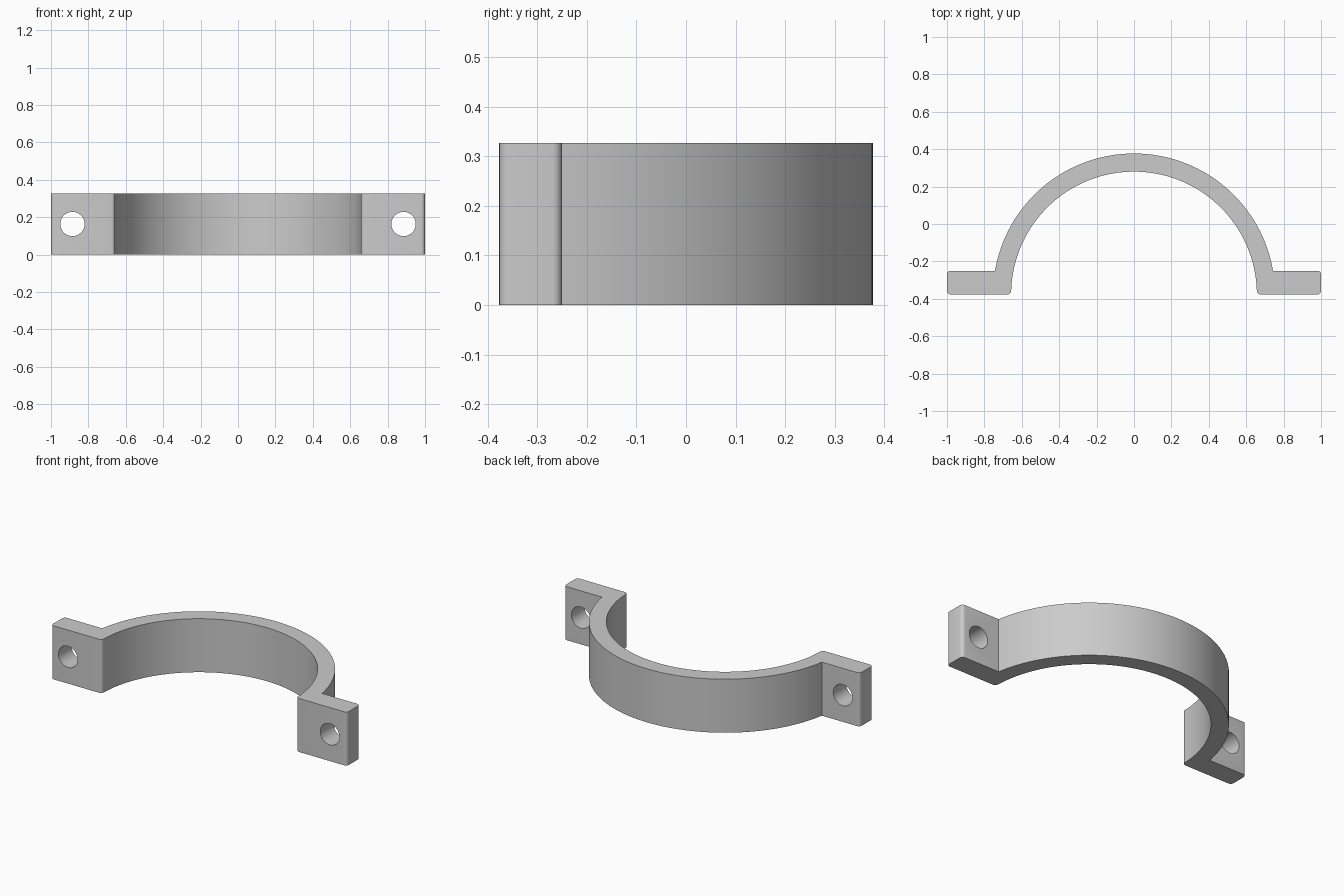
import bpy, bmesh
from math import sin, cos, pi, asin, radians
from mathutils import Matrix

if "Cube" in bpy.data.objects:
    bpy.data.objects.remove(bpy.data.objects["Cube"], do_unlink=True)

HEIGHT = 0.327
BASE_Y, FLANGE_Y = -0.377, -0.25      # mating face and back of the flanges
INNER, OUTER = 0.657, 0.754           # band radii, centred on the mating face
EDGE = 0.02                           # rounded flange corners
HOLE_X, HOLE_R = 0.885, 0.065

grey = bpy.data.materials.new("light grey")
grey.use_nodes = True
colour = (0.6, 0.6, 0.6, 1)
grey.diffuse_color = colour
grey.node_tree.nodes["Principled BSDF"].inputs["Base Color"].default_value = colour


def arc(cx, cy, r, start, end, steps):
    angles = [start + (end - start) * i / steps for i in range(steps + 1)]
    return [(cx + r * cos(a), cy + r * sin(a)) for a in angles]


def mesh_object(name, bm):
    bmesh.ops.recalc_face_normals(bm, faces=bm.faces)
    mesh = bpy.data.meshes.new(name)
    bm.to_mesh(mesh)
    bm.free()
    mesh.materials.append(grey)
    obj = bpy.data.objects.new(name, mesh)
    bpy.context.collection.objects.link(obj)
    return obj


# Half of the clamp outline: inner arc, flange with rounded corners, outer arc
low, high = BASE_Y + EDGE, FLANGE_Y - EDGE
half = arc(0, BASE_Y, INNER, pi / 2, asin(EDGE / INNER), 32)
half += arc(INNER + EDGE, low, EDGE, pi, 1.5 * pi, 5)
half += arc(1 - EDGE, low, EDGE, -pi / 2, 0, 5)
half += arc(1 - EDGE, high, EDGE, 0, pi / 2, 5)
half += arc(0, BASE_Y, OUTER, asin((FLANGE_Y - BASE_Y) / OUTER), pi / 2, 32)
outline = half + [(-x, y) for x, y in reversed(half[1:-1])]

# Extrude the outline into the clamp body
bm = bmesh.new()
cap = bm.faces.new([bm.verts.new((x, y, 0)) for x, y in outline])
bottom_to_top = bmesh.ops.extrude_face_region(bm, geom=[cap], use_keep_orig=True)
top = [v for v in bottom_to_top["geom"] if isinstance(v, bmesh.types.BMVert)]
bmesh.ops.translate(bm, verts=top, vec=(0, 0, HEIGHT))
clamp = mesh_object("half_clamp", bm)

# Bolt holes through both flanges
bm = bmesh.new()
for side in (-1, 1):
    place = Matrix.Translation((side * HOLE_X, (BASE_Y + FLANGE_Y) / 2, HEIGHT / 2))
    bmesh.ops.create_cone(bm, cap_ends=True, segments=40, radius1=HOLE_R, radius2=HOLE_R,
                          depth=0.3, matrix=place @ Matrix.Rotation(pi / 2, 4, "X"))
cutter = mesh_object("bolt_hole_cutter", bm)
cutter.hide_render = True

holes = clamp.modifiers.new("bolt holes", "BOOLEAN")
holes.operation = "DIFFERENCE"
holes.solver = "EXACT"
holes.object = cutter

bpy.ops.object.select_all(action="DESELECT")
clamp.select_set(True)
bpy.context.view_layer.objects.active = clamp
bpy.ops.object.modifier_apply(modifier=holes.name)
bpy.data.objects.remove(cutter, do_unlink=True)
bpy.ops.object.shade_smooth_by_angle(angle=radians(30))
